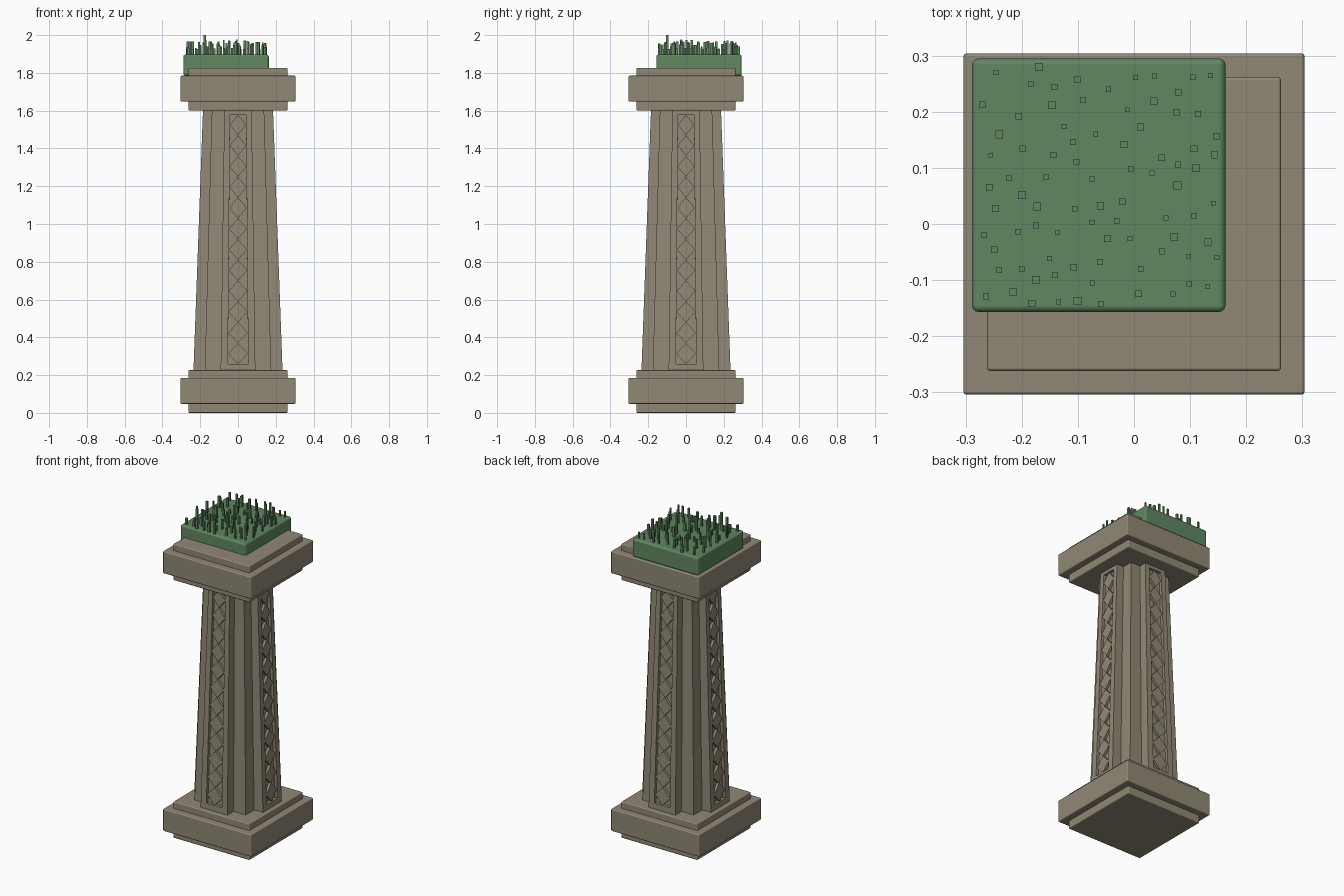
import bpy, bmesh, math, random
from mathutils import Matrix, Vector

if "Cube" in bpy.data.objects:
    bpy.data.objects.remove(bpy.data.objects["Cube"], do_unlink=True)


def make_material(name, rgb):
    mat = bpy.data.materials.new(name)
    mat.use_nodes = True
    mat.diffuse_color = (*rgb, 1)
    mat.node_tree.nodes["Principled BSDF"].inputs["Base Color"].default_value = (*rgb, 1)
    return mat


STONE = make_material("weathered stone", (0.285, 0.25, 0.182))
GRASS = make_material("grass green", (0.115, 0.242, 0.118))


def finish(name, bm, mat, bevel=0):
    bmesh.ops.recalc_face_normals(bm, faces=bm.faces[:])
    mesh = bpy.data.meshes.new(name)
    bm.to_mesh(mesh)
    bm.free()
    mesh.materials.append(mat)
    obj = bpy.data.objects.new(name, mesh)
    bpy.context.collection.objects.link(obj)
    if bevel:
        mod = obj.modifiers.new("rounded edges", 'BEVEL')
        mod.width = bevel
        mod.segments = 3
        mod.harden_normals = True
        bpy.ops.object.select_all(action='DESELECT')
        obj.select_set(True)
        bpy.context.view_layer.objects.active = obj
        bpy.ops.object.shade_smooth_by_angle(angle=math.radians(40))
    return obj


def add_box(bm, x, y, z0, z1, half):
    size = Matrix.Diagonal((half * 2, half * 2, z1 - z0, 1))
    bmesh.ops.create_cube(bm, size=1, matrix=Matrix.Translation((x, y, (z0 + z1) / 2)) @ size)


def slab(name, z0, z1, half, x=0, y=0, mat=STONE, bevel=0.006):
    bm = bmesh.new()
    add_box(bm, x, y, z0, z1, half)
    return finish(name, bm, mat, bevel)


# Stepped base and capital
NARROW, WIDE = 0.262, 0.304
for part, z in (("base", 0.0), ("capital", 1.6)):
    slab(part + "_lower_step", z, z + 0.06, NARROW)
    slab(part + "_block", z + 0.048, z + 0.185, WIDE)
    slab(part + "_upper_step", z + 0.175, z + 0.226, NARROW)

# Tapered shaft: a square core with a recessed pilaster on each side
Z0, Z1 = 0.22, 1.61
TOP_SCALE = 0.785
CORE, REACH, ARM = 0.176, 0.236, 0.092
PANEL_BOTTOM, PANEL_TOP, PANEL_HALF = 0.26, 1.58, 0.054


def tapered(x, y, z):
    s = 1 + (TOP_SCALE - 1) * (z - Z0) / (Z1 - Z0)
    return Vector((x * s, y * s, z))


def tapered_box(bm, half_x, y0, y1):
    bmesh.ops.create_cube(bm, size=2)
    for v in bm.verts:
        v.co = tapered(half_x * v.co.x, y0 if v.co.y < 0 else y1, Z0 if v.co.z < 0 else Z1)


bm = bmesh.new()
tapered_box(bm, CORE, -CORE, CORE)
finish("shaft_core", bm, STONE)


def pilaster(name, turn):
    bm = bmesh.new()
    tapered_box(bm, ARM, -REACH, -CORE + 0.03)
    bm.normal_update()
    front = min(bm.faces, key=lambda f: f.calc_center_median().y)
    bmesh.ops.inset_individual(bm, faces=[front], thickness=0.02)
    for v in front.verts:
        z = PANEL_BOTTOM if v.co.z < 1 else PANEL_TOP
        v.co = tapered(math.copysign(PANEL_HALF, v.co.x), -REACH, z)
    bmesh.ops.inset_individual(bm, faces=[front], thickness=0.0001)
    for v in front.verts:
        v.co.y += 0.018
    bm.transform(turn)
    finish(name, bm, STONE)


def lattice(name, turn, count=12):
    # Raised lozenges touching tip to tip
    bm = bmesh.new()
    step = (PANEL_TOP - PANEL_BOTTOM) / count
    for i in range(count):
        z = PANEL_BOTTOM + step * i
        rim = [(0, z), (PANEL_HALF, z + step / 2), (0, z + step), (-PANEL_HALF, z + step / 2)]
        outer = [bm.verts.new(tapered(x, -REACH + 0.003, h)) for x, h in rim]
        inner = [bm.verts.new(tapered(x, -REACH + 0.025, h)) for x, h in rim]
        bm.faces.new(outer)
        for k in range(4):
            j = (k + 1) % 4
            bm.faces.new((outer[k], inner[k], inner[j], outer[j]))
    bm.transform(turn)
    finish(name, bm, STONE)


for i, side in enumerate(("front", "left", "back", "right")):
    turn = Matrix.Rotation(i * math.pi / 2, 4, 'Z')
    pilaster(side + "_pilaster", turn)
    lattice(side + "_lattice", turn)

# Off-centre turf block with scattered upright blades
TX, TY, TURF = -0.063, 0.069, 0.226
slab("turf_block", 1.785, 1.897, TURF, TX, TY, GRASS, 0.012)

rng = random.Random(4)
spots = []
for attempt in range(4000):
    x, y = (rng.uniform(-0.212, 0.212) for axis in range(2))
    if all(math.hypot(x - a, y - b) > 0.031 for a, b in spots):
        spots.append((x, y))
    if len(spots) == 84:
        break
bm = bmesh.new()
for i, (x, y) in enumerate(spots):
    edge = max(abs(x), abs(y)) / TURF
    top = 2.0 if i == 0 else rng.uniform(1.925, 1.985 - 0.02 * edge)
    add_box(bm, TX + x, TY + y, 1.88, top, rng.uniform(0.004, 0.007))
finish("grass_blades", bm, GRASS)
